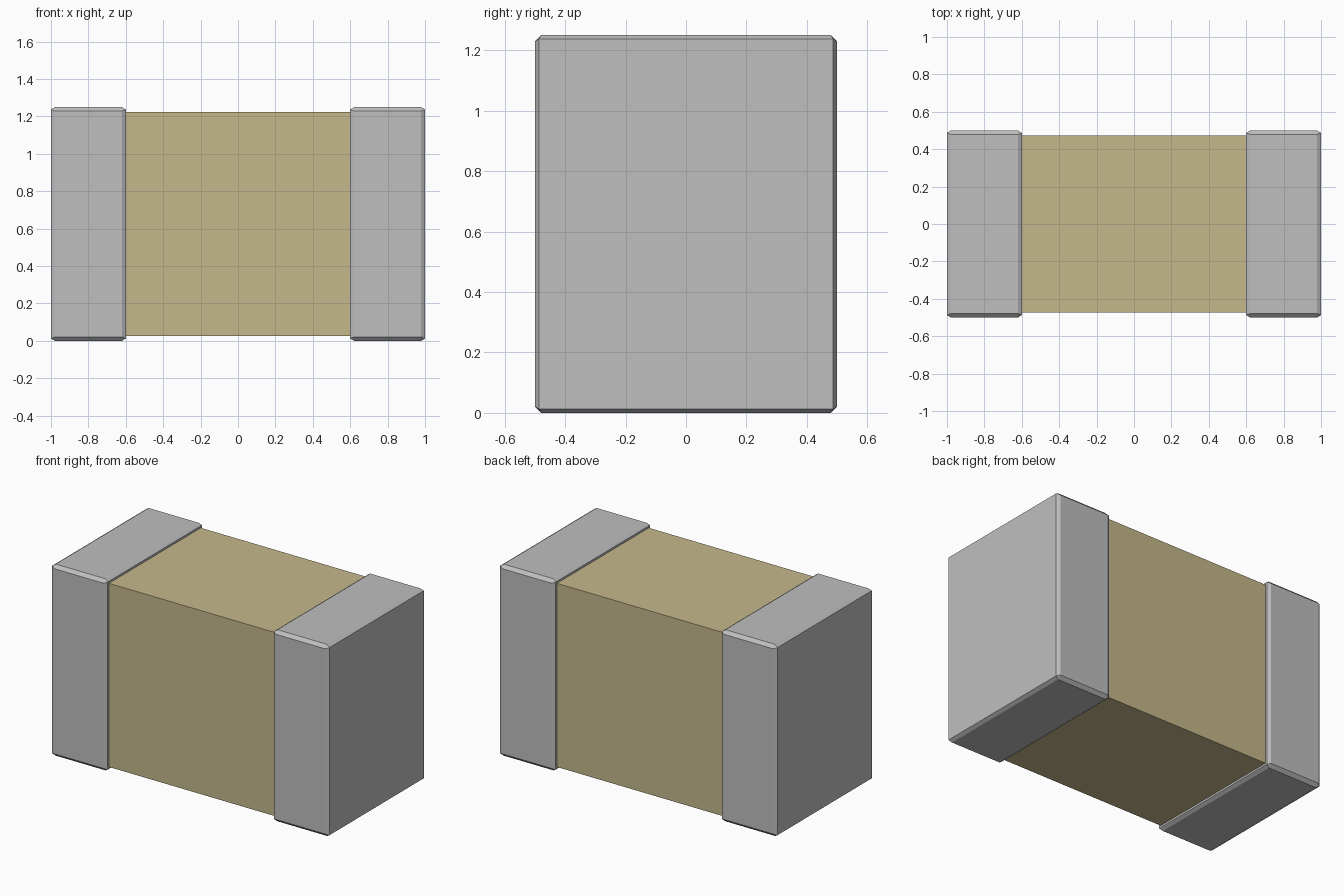
import bpy
import bmesh
import math

if "Cube" in bpy.data.objects:
    bpy.data.objects.remove(bpy.data.objects["Cube"], do_unlink=True)

HALF_Y, HALF_Z = 0.5, 0.625
CAP_INNER, CAP_OUTER = 0.6, 1.0
CHAMFER, END_INSET = 0.021, 0.013


def make_material(name, rgb):
    mat = bpy.data.materials.new(name)
    mat.use_nodes = True
    color = (*rgb, 1.0)
    mat.diffuse_color = color
    mat.node_tree.nodes["Principled BSDF"].inputs["Base Color"].default_value = color
    return mat


def make_object(name, bm, mat):
    bmesh.ops.recalc_face_normals(bm, faces=bm.faces)
    mesh = bpy.data.meshes.new(name)
    bm.to_mesh(mesh)
    bm.free()
    mesh.materials.append(mat)
    obj = bpy.data.objects.new(name, mesh)
    bpy.context.collection.objects.link(obj)
    obj.location.z = HALF_Z
    return obj


def make_cap(name, side, mat):
    # Chamfered block, with a small triangle at each corner
    bm = bmesh.new()
    for end, step in ((CAP_INNER, CHAMFER), (CAP_OUTER, -CHAMFER)):
        for sy in (-1, 1):
            for sz in (-1, 1):
                for x, inset_y, inset_z in ((end, END_INSET, END_INSET),
                                            (end + step, 0, CHAMFER),
                                            (end + step, CHAMFER, 0)):
                    bm.verts.new((side * x, sy * (HALF_Y - inset_y), sz * (HALF_Z - inset_z)))
    bmesh.ops.convex_hull(bm, input=bm.verts)
    bmesh.ops.dissolve_limit(bm, angle_limit=math.radians(1), verts=bm.verts, edges=bm.edges)
    return make_object(name, bm, mat)


ceramic = make_material("tan ceramic", (0.56, 0.48, 0.26))
metal = make_material("grey metal", (0.52, 0.52, 0.52))

# Ceramic block between and inside the end caps
bm = bmesh.new()
bmesh.ops.create_cube(bm, size=2)
bmesh.ops.scale(bm, vec=(0.96, HALF_Y - 0.026, HALF_Z - 0.026), verts=bm.verts)
make_object("ceramic_body", bm, ceramic)

# Metal end caps
make_cap("left_end_cap", 1, metal)
make_cap("right_end_cap", -1, metal)
